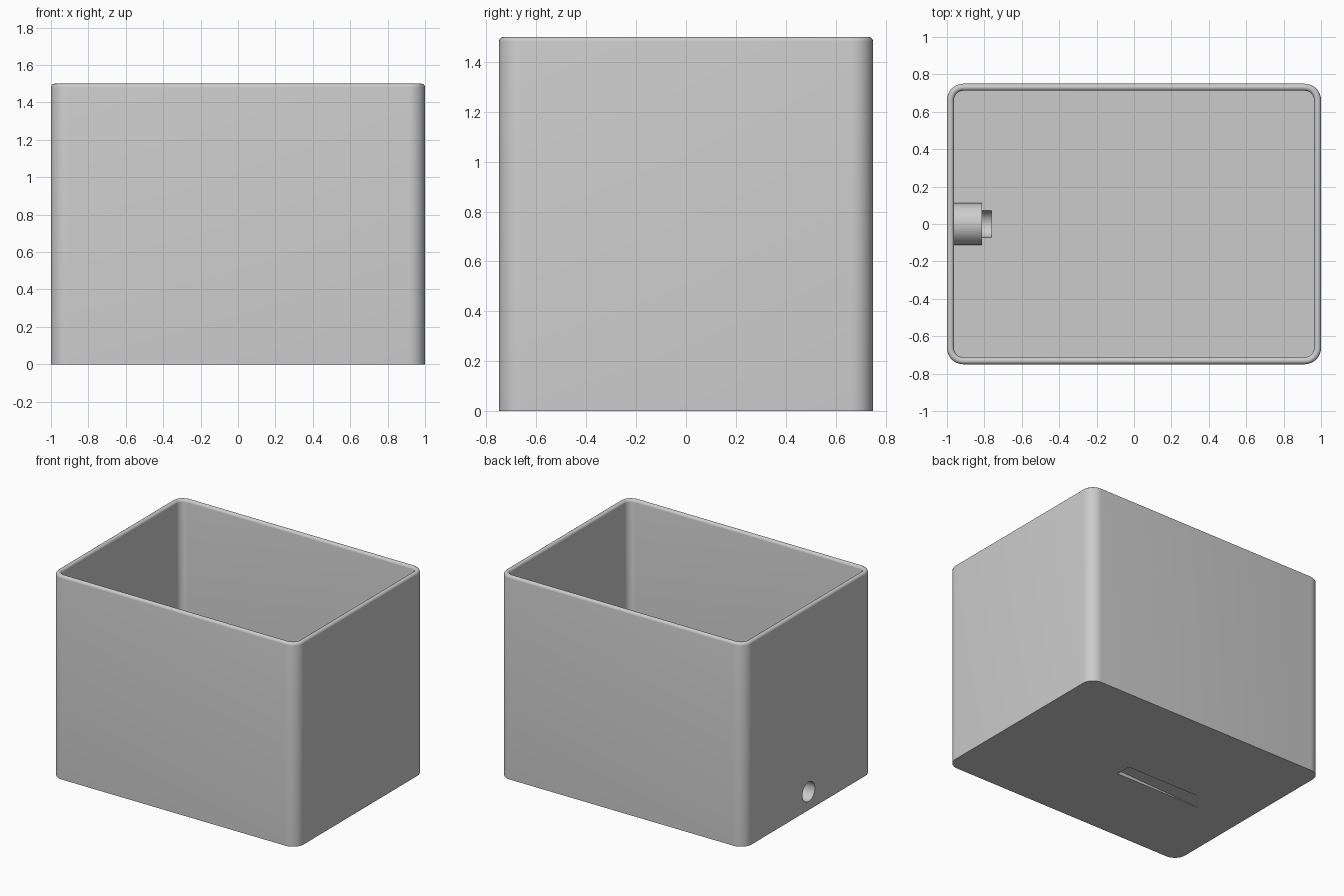
import bpy, bmesh
from math import cos, sin, pi, radians
from mathutils import Matrix

cube = bpy.data.objects.get("Cube")
if cube:
    bpy.data.objects.remove(cube, do_unlink=True)

WALL, CORNER, HEIGHT, FLOOR = 0.0375, 0.0875, 1.5, 0.13
BORE_Z = 0.135

grey = bpy.data.materials.new("plain grey")
grey.use_nodes = True
grey.diffuse_color = (0.6, 0.6, 0.6, 1)
grey.node_tree.nodes["Principled BSDF"].inputs["Base Color"].default_value = (0.6, 0.6, 0.6, 1)


def make_object(name, bm):
    bmesh.ops.recalc_face_normals(bm, faces=bm.faces)
    mesh = bpy.data.meshes.new(name)
    bm.to_mesh(mesh)
    bm.free()
    mesh.materials.append(grey)
    obj = bpy.data.objects.new(name, mesh)
    bpy.context.collection.objects.link(obj)
    return obj


def rounded_ring(bm, inset, z, steps=8):
    """Rounded rectangle of vertices, set in from the outer wall."""
    r = CORNER - inset
    ring = []
    for i, (sx, sy) in enumerate([(1, 1), (-1, 1), (-1, -1), (1, -1)]):
        for k in range(steps + 1):
            a = (i + k / steps) * pi / 2
            ring.append(bm.verts.new((sx * (1 - CORNER) + r * cos(a),
                                      sy * (0.75 - CORNER) + r * sin(a), z)))
    return ring


def cylinder_x(name, radius, x0, x1):
    bm = bmesh.new()
    turn = Matrix.Translation(((x0 + x1) / 2, 0, BORE_Z)) @ Matrix.Rotation(pi / 2, 4, 'Y')
    bmesh.ops.create_cone(bm, cap_ends=True, segments=48, radius1=radius,
                          radius2=radius, depth=x1 - x0, matrix=turn)
    return make_object(name, bm)


def cut(obj, cutter):
    mod = obj.modifiers.new("cut", 'BOOLEAN')
    mod.operation = 'DIFFERENCE'
    mod.solver = 'EXACT'
    mod.object = cutter
    bpy.context.view_layer.objects.active = obj
    bpy.ops.object.modifier_apply(modifier=mod.name)


# Open box: outer wall, rounded rim, inner wall and thick floor
bm = bmesh.new()
r = WALL / 2
profile = [(0, 0)]
profile += [(r - r * cos(pi * k / 8), HEIGHT - r + r * sin(pi * k / 8)) for k in range(9)]
profile += [(WALL, FLOOR)]
rings = [rounded_ring(bm, inset, z) for inset, z in profile]
for low, high in zip(rings, rings[1:]):
    n = len(low)
    for i in range(n):
        j = (i + 1) % n
        bm.faces.new((low[i], low[j], high[j], high[i]))
bm.faces.new(rings[0])
bm.faces.new(rings[-1])
box = make_object("open_box", bm)

# Outlet boss on the inside of the end wall
boss = cylinder_x("outlet_boss", 0.1125, -0.98, -0.8125)

# Bore through wall and boss, ending as a trough in the floor
bore = cylinder_x("bore_cutter", 0.072, -1.1, -0.7625)

# Tapered slot under the base
bm = bmesh.new()
side = [bm.verts.new((x, -0.115, z)) for x, z in
        [(0.045, -0.05), (0.045, 0.028), (-0.7, -0.001), (-0.7, -0.05)]]
face = bm.faces.new(side)
grown = bmesh.ops.extrude_face_region(bm, geom=[face])["geom"]
bmesh.ops.translate(bm, vec=(0, 0.115, 0),
                    verts=[v for v in grown if isinstance(v, bmesh.types.BMVert)])
slot = make_object("slot_cutter", bm)

cut(box, bore)
cut(box, slot)
cut(boss, bore)
for helper in (bore, slot):
    bpy.data.objects.remove(helper, do_unlink=True)

# Smooth curves, sharp edges
for obj in (box, boss):
    bpy.ops.object.select_all(action='DESELECT')
    obj.select_set(True)
    bpy.context.view_layer.objects.active = obj
    bpy.ops.object.shade_smooth_by_angle(angle=radians(35))
